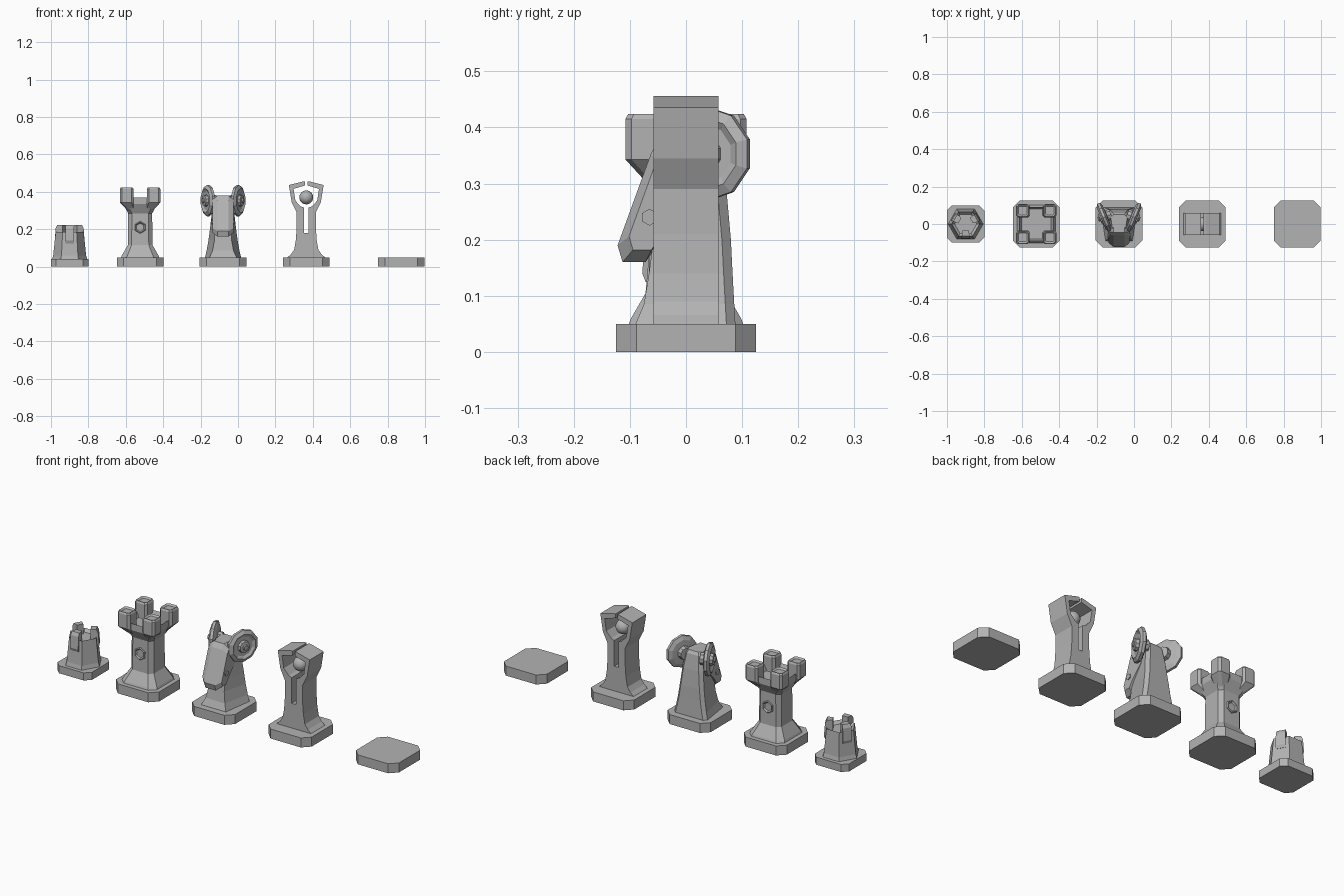
import bpy, bmesh, math
from mathutils import Matrix, Vector

if "Cube" in bpy.data.objects:
    bpy.data.objects.remove(bpy.data.objects["Cube"])

grey = bpy.data.materials.new("plain_grey")
grey.use_nodes = True
grey.diffuse_color = (0.45, 0.45, 0.45, 1)
grey.node_tree.nodes["Principled BSDF"].inputs["Base Color"].default_value = (0.45, 0.45, 0.45, 1)


def finish(name, bm, matrix=Matrix()):
    """Turn a bmesh into a coloured object."""
    bm.transform(matrix)
    bmesh.ops.recalc_face_normals(bm, faces=bm.faces)
    mesh = bpy.data.meshes.new(name)
    bm.to_mesh(mesh)
    bm.free()
    mesh.materials.append(grey)
    obj = bpy.data.objects.new(name, mesh)
    bpy.context.collection.objects.link(obj)
    return obj


def loft(name, rings, matrix=Matrix(), rim=0, dish=0):
    """Skin a stack of rings, cap both ends, optionally sink the last cap."""
    bm = bmesh.new()
    rows = [[bm.verts.new(p) for p in ring] for ring in rings]
    n = len(rows[0])
    for a, b in zip(rows, rows[1:]):
        for i in range(n):
            j = (i + 1) % n
            bm.faces.new((a[i], a[j], b[j], b[i]))
    bm.faces.new(rows[0][::-1])
    cap = bm.faces.new(rows[-1])
    if rim:
        bm.normal_update()
        down = -cap.normal * dish
        bmesh.ops.inset_region(bm, faces=[cap], thickness=rim)
        bmesh.ops.translate(bm, verts=cap.verts, vec=down)
    return finish(name, bm, matrix)


def square(half, cut, z):
    """Square ring with cut corners."""
    c = half - cut
    pts = [(half, -c), (half, c), (c, half), (-c, half),
           (-half, c), (-half, -c), (-c, -half), (c, -half)]
    return [(x, y, z) for x, y in pts]


def circle(n, r, z, turn=0.0):
    angles = [turn + math.tau * i / n for i in range(n)]
    return [(r * math.cos(a), r * math.sin(a), z) for a in angles]


def at(x, y=0, z=0):
    return Matrix.Translation((x, y, z))


def base(name, x, half=0.125, cut=0.037, height=0.05):
    loft(name, [square(half, cut, 0), square(half, cut, height)], at(x))


# Small hexagonal tower with three crown ribs
PAWN = at(-0.9)
base("small_tower_base", -0.9, 0.1, 0.028, 0.04)
loft("small_tower_body",
     [circle(6, r, z) for r, z in ((0.094, 0.04), (0.088, 0.06), (0.075, 0.185))],
     PAWN, 0.016, 0.015)
rib = [(0.05, 0.125), (0.072, 0.125), (0.078, 0.14), (0.073, 0.205),
       (0.064, 0.222), (0.036, 0.222), (0.036, 0.165)]
for i, angle in enumerate((-90, 30, 150)):
    loft(f"small_tower_crown_rib_{i + 1}",
         [[(x, s * (0.010 + x * 0.18), z) for x, z in rib] for s in (-1, 1)],
         PAWN @ Matrix.Rotation(math.radians(angle), 4, "Z"))

# Square tower with corner battlements
ROOK = at(-0.523)
base("tower_base", -0.523)
loft("tower_body",
     [square(h, c, z) for h, c, z in (
         (0.102, 0.03, 0.05), (0.098, 0.03, 0.06), (0.066, 0.02, 0.115),
         (0.064, 0.02, 0.285), (0.092, 0.02, 0.335), (0.092, 0.02, 0.37))],
     ROOK, 0.014, 0.03)
for sx in (-1, 1):
    for sy in (-1, 1):
        spot = ROOK @ at(sx * 0.072, sy * 0.072)
        lean = Vector((-sx * 0.03, -sy * 0.03, 0))
        foot = [Vector(p) + lean for p in square(0.022, 0.01, 0.295)]
        loft("tower_battlement",
             [foot, square(0.036, 0.011, 0.343), square(0.036, 0.011, 0.415),
              square(0.031, 0.010, 0.424)], spot, 0.009, 0.008)

for side, angle in (("front", 90), ("back", -90)):
    spin = Matrix.Rotation(math.radians(angle), 4, "X")
    sign = -1 if side == "front" else 1
    loft(f"tower_{side}_porthole",
         [circle(6, r, z, math.pi / 6) for r, z in ((0.033, -0.01), (0.033, 0.004), (0.029, 0.008))],
         ROOK @ at(0, sign * 0.064, 0.21) @ spin, 0.007, 0.007)

# Horse-like piece: tapered neck, wedge head, two angled discs
KNIGHT = at(-0.08)
base("horse_base", -0.08)


def neck_ring(z, front, back, wf, wb):
    c = 0.016
    right = [(wf, front), (wb, back - c), (wb - c, back)]
    return [(x, y, z) for x, y in right] + [(-x, y, z) for x, y in right[::-1]]


loft("horse_neck",
     [neck_ring(*s) for s in (
         (0.05, -0.09, 0.088, 0.072, 0.096), (0.085, -0.075, 0.086, 0.056, 0.088),
         (0.14, -0.066, 0.083, 0.046, 0.078), (0.2, -0.058, 0.08, 0.044, 0.07),
         (0.29, -0.05, 0.072, 0.04, 0.06), (0.365, -0.03, 0.06, 0.038, 0.05),
         (0.38, -0.02, 0.05, 0.036, 0.044))], KNIGHT)
head = [(-0.122, 0.19), (-0.113, 0.16), (-0.072, 0.16), (-0.045, 0.2),
        (0.03, 0.28), (0.045, 0.38), (-0.045, 0.38), (-0.062, 0.355)]
loft("horse_head",
     [[(x, -0.02 + (y + 0.02) * k, 0.27 + (z - 0.27) * k) for y, z in head]
      for x, k in ((-0.056, 0.8), (-0.03, 1), (0.03, 1), (0.056, 0.8))], KNIGHT)
across = Matrix.Rotation(math.pi / 2, 4, "Y")
loft("horse_head_bolt",
     [circle(6, 0.015, -0.061), circle(6, 0.015, 0.061)],
     KNIGHT @ at(0, -0.065, 0.24) @ across)
disc = ((0.03, -0.04), (0.034, -0.018), (0.064, -0.016), (0.084, -0.007),
        (0.084, 0.007), (0.066, 0.017), (0.052, 0.009), (0.032, 0.009),
        (0.029, 0.024), (0.014, 0.026), (0.012, 0.034))
for side, s in (("left", 1), ("right", -1)):
    # Each disc faces outward and a little forward
    yaw = math.radians(-22 if s > 0 else 202)
    loft(f"horse_{side}_disc", [circle(10, r, z) for r, z in disc],
         KNIGHT @ at(s * 0.08, 0.037, 0.353) @ Matrix.Rotation(yaw, 4, "Z") @ across)

# Forked piece: slotted ring head holding a ball
KING_X = 0.365
base("fork_base", KING_X)
outer = [(0.1, 0.05), (0.082, 0.066), (0.065, 0.09), (0.056, 0.14), (0.051, 0.21),
         (0.051, 0.29), (0.078, 0.345), (0.093, 0.436), (0.016, 0.456), (0.006, 0.456)]
inner = [(0.006, 0.434), (0.068, 0.416), (0.058, 0.352), (0.03, 0.322),
         (0.012, 0.315), (0.012, 0.18)]
half = outer + inner
fork = half + [(-x, z) for x, z in half[::-1]]
loft("fork_body", [[(x, y, z) for x, z in fork] for y in (-0.058, 0.058)], at(KING_X))

bm = bmesh.new()
bmesh.ops.create_uvsphere(bm, u_segments=24, v_segments=14, radius=0.037)
for face in bm.faces:
    face.smooth = True
finish("fork_ball", bm, at(KING_X, 0, 0.37))

# Empty plinth
base("empty_base", 0.873)
